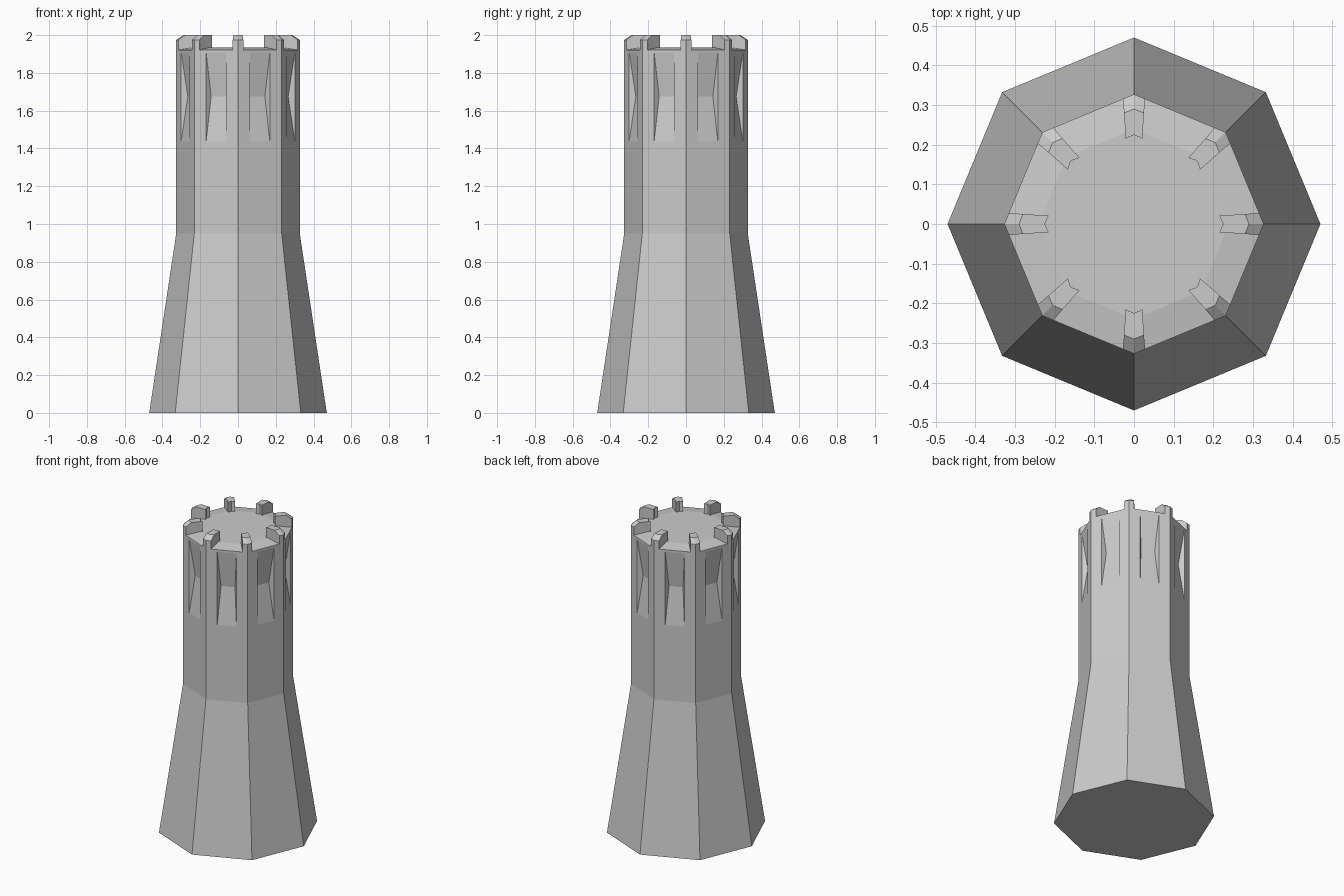
import bpy, bmesh
from math import pi
from mathutils import Matrix, Vector

if "Cube" in bpy.data.objects:
    bpy.data.objects.remove(bpy.data.objects["Cube"])


def make_object(name, bm):
    bmesh.ops.recalc_face_normals(bm, faces=bm.faces)
    mesh = bpy.data.meshes.new(name)
    bm.to_mesh(mesh)
    bm.free()
    obj = bpy.data.objects.new(name, mesh)
    bpy.context.collection.objects.link(obj)
    return obj


def turn(angle, p):
    return Matrix.Rotation(angle, 3, 'Z') @ Vector(p)


# Octagonal tower: flared foot, straight shaft, slightly crowned roof
profile = [(0.47, 0), (0.327, 0.95), (0.327, 1.922), (0.24, 1.935)]
bm = bmesh.new()
rings = [[bm.verts.new(turn(i * pi / 4, (r, 0, z))) for i in range(8)]
         for r, z in profile]
for low, high in zip(rings, rings[1:]):
    for i in range(8):
        j = (i + 1) % 8
        bm.faces.new((low[i], low[j], high[j], high[i]))
bm.faces.new(rings[0])
bm.faces.new(rings[-1])
tower = make_object("tower_body", bm)

# Tapered V-shaped recess in the upper part of every wall
bm = bmesh.new()
face_r, depth = 0.302, 0.032
for i in range(8):
    pts = []
    for s in (-1, 1):
        pts += [(face_r + 0.001, s * 0.058, 1.43),
                (face_r + 0.001, s * 0.058, 1.915),
                (face_r + 0.001, s * 0.058, 1.675),
                (face_r - depth, s * 0.042, 1.675)]
    verts = [bm.verts.new(turn((i + 0.5) * pi / 4, p)) for p in pts]
    for s in (0, 4):
        b, t, m, d = verts[s:s + 4]
        bm.faces.new((b, m, d))
        bm.faces.new((m, t, d))
    l, r = verts[:4], verts[4:]
    for a, b in ((0, 3), (3, 1), (1, 2), (2, 0)):
        bm.faces.new((l[a], l[b], r[b], r[a]))
cutter = make_object("recess_cutter", bm)
cutter.hide_render = True
cutter.hide_viewport = True
mod = tower.modifiers.new("recesses", 'BOOLEAN')
mod.operation = 'DIFFERENCE'
mod.solver = 'EXACT'
mod.object = cutter

# Merlons on the eight corners, with notched inner end and sloped outer top
outline = [(0.215, -0.021, 2.0), (0.28, -0.025, 2.0), (0.3154, -0.028, 1.975),
           (0.327, 0, 1.975), (0.3154, 0.028, 1.975), (0.28, 0.025, 2.0),
           (0.215, 0.021, 2.0), (0.225, 0, 2.0)]
bm = bmesh.new()
for i in range(8):
    a = i * pi / 4
    top = [bm.verts.new(turn(a, p)) for p in outline]
    low = [bm.verts.new(turn(a, (r, t, 1.915))) for r, t, z in outline]
    for k in range(8):
        j = (k + 1) % 8
        bm.faces.new((low[k], low[j], top[j], top[k]))
    mid = bm.verts.new(turn(a, (0.29, 0, 2.0)))
    bm.faces.new((top[0], top[1], mid, top[7]))
    bm.faces.new((top[7], mid, top[5], top[6]))
    bm.faces.new((top[1], top[2], top[3], mid))
    bm.faces.new((mid, top[3], top[4], top[5]))
    bm.faces.new(low)
make_object("merlons", bm)
